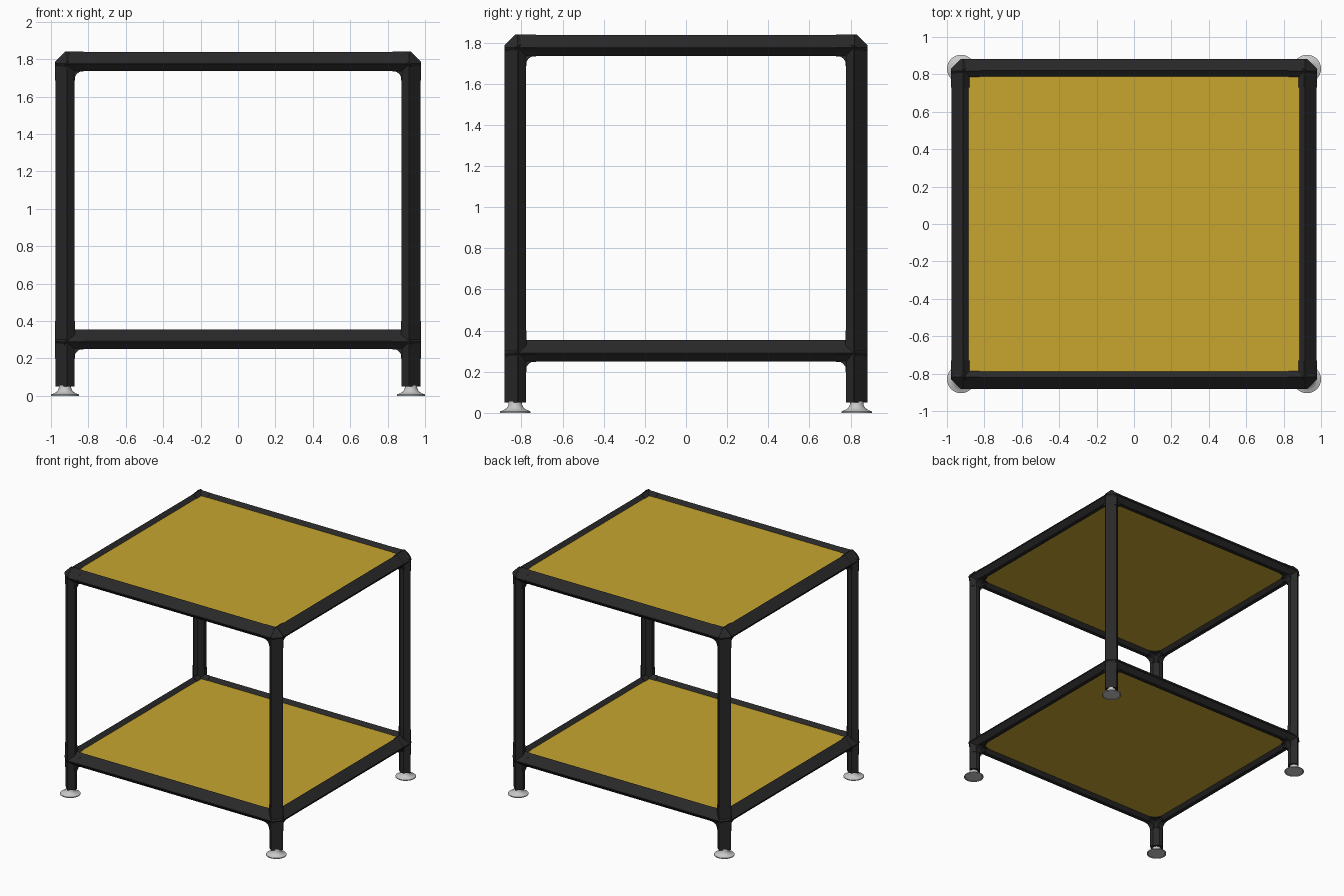
import bpy, bmesh, math
from mathutils import Vector

cube = bpy.data.objects.get("Cube")
if cube:
    bpy.data.objects.remove(cube, do_unlink=True)


def make_material(name, rgb, rough=0.6):
    m = bpy.data.materials.new(name)
    m.use_nodes = True
    m.diffuse_color = (*rgb, 1)
    b = m.node_tree.nodes["Principled BSDF"]
    b.inputs["Base Color"].default_value = (*rgb, 1)
    b.inputs["Roughness"].default_value = rough
    return m


BLACK = make_material("black", (0.022, 0.022, 0.022))
YELLOW = make_material("mustard yellow", (0.58, 0.38, 0.028))
GREY = make_material("light grey", (0.58, 0.58, 0.58))

LX, LY = 0.925, 0.83            # leg centre lines
LOW, TOP = 0.302, 1.787         # rail centre heights
TUBE, SLEEVE, REACH = 0.0515, 0.0535, 0.1
X, Y, Z = Vector((1, 0, 0)), Vector((0, 1, 0)), Vector((0, 0, 1))


def finish(bm, name, mat):
    bmesh.ops.recalc_face_normals(bm, faces=bm.faces)
    me = bpy.data.meshes.new(name)
    bm.to_mesh(me)
    bm.free()
    me.materials.append(mat)
    ob = bpy.data.objects.new(name, me)
    bpy.context.collection.objects.link(ob)
    return ob


def section(r):
    """Tube outline with one wide flat on the outer (negative) side."""
    k, f = 0.3 * r, 0.2 * r
    return [(-r, f), (f, -r), (r, -k), (r, k), (k, r), (-k, r), (-r, k)]


def prism(name, outline, origin, u, w, axis, a, b):
    """Sweep an outline in the u, w plane from a to b along an axis."""
    bm = bmesh.new()
    rings = [[bm.verts.new(origin + u * p + w * q + axis * t) for p, q in outline]
             for t in (a, b)]
    n = len(outline)
    for i in range(n):
        j = (i + 1) % n
        bm.faces.new((rings[0][i], rings[0][j], rings[1][j], rings[1][i]))
    for ring in rings:
        bm.faces.new(ring)
    return finish(bm, name, BLACK)


def corner_block(name, c, dirs):
    """Chamfered block joining three tube ends at a corner."""
    bm = bmesh.new()
    for i in range(3):
        u, w = dirs[(i + 1) % 3], dirs[(i + 2) % 3]
        for p, q in section(SLEEVE):
            bm.verts.new(c + u * p + w * q)
    res = bmesh.ops.convex_hull(bm, input=bm.verts)
    loose = [v for v in bm.verts if not v.link_faces]
    bmesh.ops.delete(bm, geom=loose, context='VERTS')
    return finish(bm, name, BLACK)


def gusset_outline():
    """Concave fillet in the inner angle of two tubes."""
    arc = [(REACH - 0.05 * math.sin(t), REACH - 0.05 * math.cos(t))
           for t in (i * math.pi / 12 for i in range(7))]
    return [(0.03, 0.03), (REACH, 0.03)] + arc + [(0.03, REACH)]


def foot(name, x, y):
    """Flared levelling foot, turned from a profile."""
    profile = [(0.066, 0.004), (0.07, 0), (0.075, 0), (0.075, 0.007), (0.058, 0.013),
               (0.042, 0.023), (0.034, 0.036), (0.032, 0.056)]
    bm = bmesh.new()
    n = 32
    rings = [[bm.verts.new((x + r * math.cos(2 * math.pi * i / n),
                            y + r * math.sin(2 * math.pi * i / n), z)) for i in range(n)]
             for r, z in profile]
    for lo, hi in zip(rings, rings[1:]):
        for i in range(n):
            j = (i + 1) % n
            bm.faces.new((lo[i], lo[j], hi[j], hi[i]))
    bm.faces.new(rings[0])
    bm.faces.new(rings[-1])
    ob = finish(bm, name, GREY)
    bpy.ops.object.select_all(action='DESELECT')
    ob.select_set(True)
    bpy.context.view_layer.objects.active = ob
    bpy.ops.object.shade_smooth_by_angle(angle=math.radians(40))


# Legs, feet and joints at the four corners
for sx, side in ((1, "left"), (-1, "right")):
    for sy, end in ((-1, "front"), (1, "back")):
        tag = f"{end}_{side}"
        u, w = X * -sx, Y * -sy
        base = Vector((sx * LX, sy * LY, 0))
        prism(f"leg_{tag}", section(TUBE), base, u, w, Z, 0.05, TOP)
        prism(f"lower_joint_{tag}", section(SLEEVE), base, u, w, Z, 0.2, 0.4)
        foot(f"foot_{tag}", base.x, base.y)
        for z, level in ((LOW, "lower"), (TOP, "upper")):
            c = base + Z * z
            dirs = (u, w, -Z)
            corner_block(f"{level}_corner_{tag}", c, dirs)
            for i, ax in enumerate("xyz"):
                d1, d2, d3 = dirs[i], dirs[(i + 1) % 3], dirs[(i + 2) % 3]
                prism(f"{level}_sleeve_{ax}_{tag}", section(SLEEVE), c, d2, d3, d1, 0, REACH)
                prism(f"{level}_gusset_{ax}_{tag}", gusset_outline(), c, d2, d3, d1,
                      -0.02, 0.03)

# Rails and shelf panels
for z, level in ((LOW, "lower"), (TOP, "upper")):
    for s, end in ((-1, "front"), (1, "back")):
        prism(f"{level}_rail_{end}", section(TUBE), Vector((0, s * LY, z)),
              Y * -s, -Z, X, -LX, LX)
    for s, side in ((1, "left"), (-1, "right")):
        prism(f"{level}_rail_{side}", section(TUBE), Vector((s * LX, 0, z)),
              X * -s, -Z, Y, -LY, LY)
    bm = bmesh.new()
    bmesh.ops.create_cube(bm, size=1)
    for v in bm.verts:
        v.co = Vector((v.co.x * 1.8, v.co.y * 1.61, z + v.co.z * 0.05))
    finish(bm, f"{level}_shelf", YELLOW)
